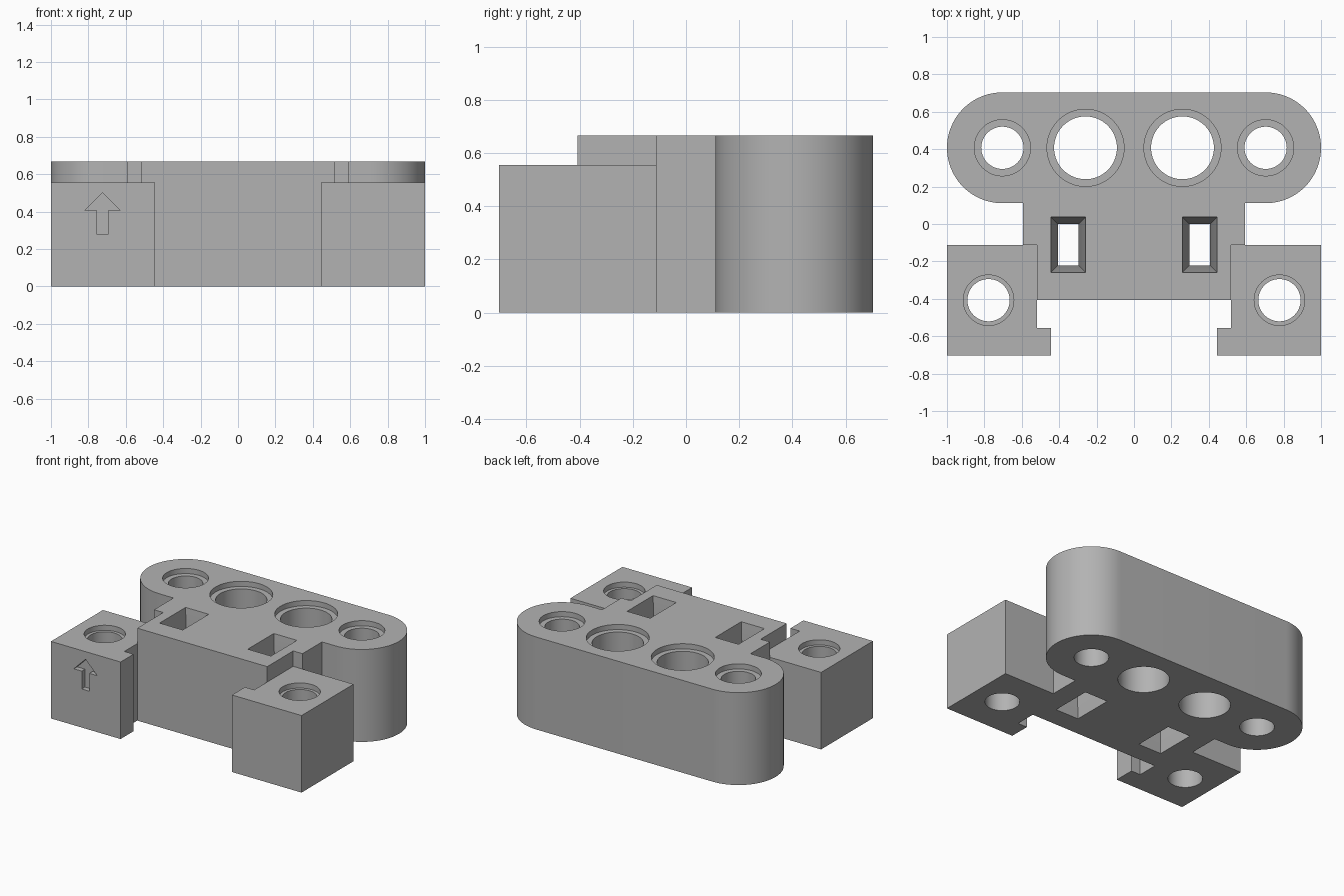
import bpy, bmesh
from math import sin, cos, pi

cube = bpy.data.objects.get("Cube")
if cube:
    bpy.data.objects.remove(cube, do_unlink=True)

U = 1 / 27              # design module: every main size is a multiple of it
TOP, LOW = 18 * U, 15 * U

grey = bpy.data.materials.new("plain grey")
grey.use_nodes = True
COLOUR = (0.45, 0.45, 0.45, 1)
grey.diffuse_color = COLOUR
grey.node_tree.nodes["Principled BSDF"].inputs["Base Color"].default_value = COLOUR


def loft(bm, rings):
    """Closed solid through a stack of rings with equal point counts."""
    loops = [[bm.verts.new(p) for p in ring] for ring in rings]
    bm.faces.new(loops[0][::-1])
    bm.faces.new(loops[-1])
    for a, b in zip(loops, loops[1:]):
        for i in range(len(a)):
            j = (i + 1) % len(a)
            bm.faces.new((a[i], a[j], b[j], b[i]))


def prism(bm, outline, z0, z1):
    loft(bm, [[(x, y, z) for x, y in outline] for z in (z0, z1)])


def arc(x, y, r, start, end, n):
    return [(x + r * cos(start + (end - start) * i / n),
             y + r * sin(start + (end - start) * i / n)) for i in range(n + 1)]


def stepped_hole(bm, x, y, r, bore_r, top):
    """Through hole with a shallow counterbore."""
    steps = [(r, -0.1), (r, top - U), (bore_r, top - U), (bore_r, top + 0.1)]
    loft(bm, [[(px, py, z) for px, py in arc(x, y, rad, 0, 2 * pi, 64)[:-1]]
              for rad, z in steps])


def waisted_slot(bm, x, y, hx, hy):
    """Rectangular through hole that narrows towards mid height."""
    mid = TOP / 2
    rings = []
    for z in (-0.1, mid, TOP + 0.1):
        g = U * (abs(z - mid) / mid - 1)
        rings.append([(x + sx * (hx + g), y + sy * (hy + g), z)
                      for sx, sy in ((-1, -1), (1, -1), (1, 1), (-1, 1))])
    loft(bm, rings)


def make_object(name, bm):
    bmesh.ops.recalc_face_normals(bm, faces=bm.faces)
    mesh = bpy.data.meshes.new(name)
    bm.to_mesh(mesh)
    bm.free()
    mesh.materials.append(grey)
    obj = bpy.data.objects.new(name, mesh)
    bpy.context.collection.objects.link(obj)
    return obj


def cut(target, bm):
    cutter = make_object("cutter", bm)
    cutter.hide_render = True
    mod = target.modifiers.new("cut", "BOOLEAN")
    mod.operation, mod.solver, mod.object = "DIFFERENCE", "EXACT", cutter
    bpy.ops.object.select_all(action="DESELECT")
    bpy.context.view_layer.objects.active = target
    target.select_set(True)
    bpy.ops.object.modifier_apply(modifier=mod.name)
    bpy.data.objects.remove(cutter, do_unlink=True)


# Whole plan outline: the +x half, mirrored for the other side
half = [(14, -11), (14, -15), (12, -15), (12, -19), (27, -19), (27, -3),
        (16, -3), (16, 3)]
half = [(x * U, y * U) for x, y in half]
half += arc(19 * U, 11 * U, 8 * U, -pi / 2, pi / 2, 40)
bm = bmesh.new()
prism(bm, half + [(-x, y) for x, y in reversed(half)], 0, TOP)
body = make_object("mounting_block", bm)

# Lower the two front corner blocks
bm = bmesh.new()
step = [(14, -3), (29, -3), (29, -21), (10, -21), (10, -13), (14, -13)]
for s in (-1, 1):
    prism(bm, [(s * x * U, y * U) for x, y in step], LOW, TOP + 0.1)
cut(body, bm)

# Holes, slots and the arrow recess
bm = bmesh.new()
for s in (-1, 1):
    stepped_hole(bm, s * 7 * U, 11 * U, 0.168, 0.206, TOP)
    stepped_hole(bm, s * 19 * U, 11 * U, 0.113, 0.15, TOP)
    stepped_hole(bm, s * 21 * U, -11 * U, 0.113, 0.135, LOW)
    waisted_slot(bm, s * 9.5 * U, -3 * U, 2.5 * U, 4 * U)
side = [(0.03, 0.278), (0.03, 0.407), (0.093, 0.407)]
arrow = side + [(0, 0.5)] + [(-x, z) for x, z in reversed(side)]
loft(bm, [[(x - 0.724, y, z) for x, z in arrow] for y in (-0.8, -18 * U)])
cut(body, bm)

bpy.ops.object.shade_smooth_by_angle(angle=0.5)
